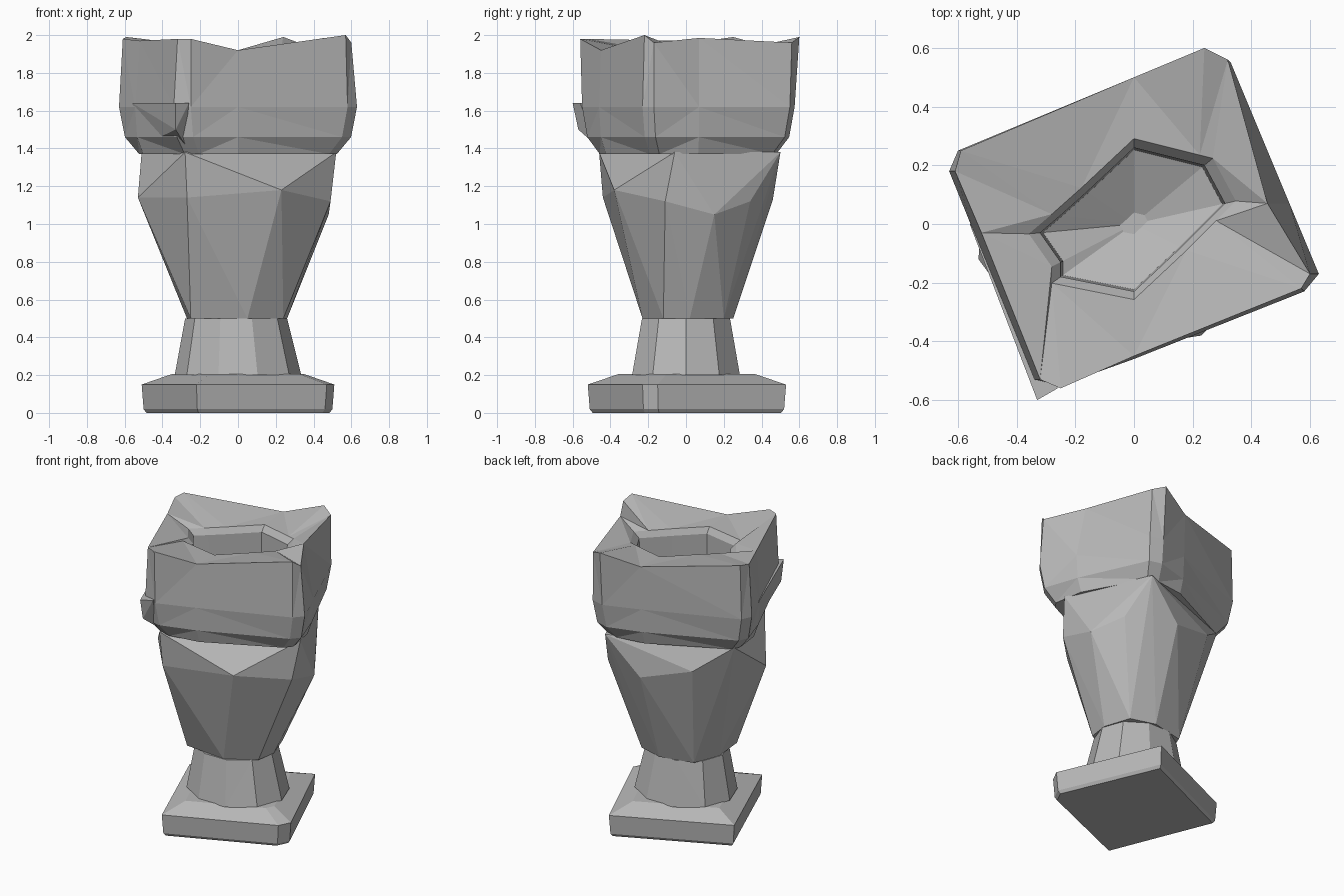
import bpy, bmesh
from math import cos, sin, tau

cube = bpy.data.objects.get("Cube")
if cube:
    bpy.data.objects.remove(cube)

stone = bpy.data.materials.new("grey_stone")
stone.use_nodes = True
GREY = (0.48, 0.48, 0.48, 1)
stone.diffuse_color = GREY
stone.node_tree.nodes["Principled BSDF"].inputs["Base Color"].default_value = GREY


def finish(bm, name):
    bmesh.ops.recalc_face_normals(bm, faces=bm.faces)
    mesh = bpy.data.meshes.new(name)
    bm.to_mesh(mesh)
    bm.free()
    mesh.materials.append(stone)
    obj = bpy.data.objects.new(name, mesh)
    bpy.context.collection.objects.link(obj)
    return obj


def hull(name, points):
    """Faceted convex part around a few points."""
    bm = bmesh.new()
    for p in points:
        bm.verts.new(p)
    res = bmesh.ops.convex_hull(bm, input=bm.verts)
    loose = {g for g in res["geom_interior"] + res["geom_unused"]
             if isinstance(g, bmesh.types.BMVert)}
    bmesh.ops.delete(bm, geom=list(loose), context="VERTS")
    return finish(bm, name)


def loft(name, rings):
    """Skin between rings of equal length, capped at both ends."""
    bm = bmesh.new()
    loops = [[bm.verts.new(p) for p in ring] for ring in rings]
    n = len(loops[0])
    for low, high in zip(loops, loops[1:]):
        for i in range(n):
            j = (i + 1) % n
            bm.faces.new((low[i], low[j], high[j], high[i]))
    bm.faces.new(loops[0][::-1])
    bm.faces.new(loops[-1])
    bmesh.ops.triangulate(bm, faces=bm.faces, quad_method="SHORT_EDGE")
    return finish(bm, name)


def level(outline, s, z):
    return [(x * s, y * s, z) for x, y in outline]


def bulged(outline, corner, middle, z):
    """Level whose side middles (every third point) bulge past the corners."""
    scales = [corner if i % 3 else middle for i in range(len(outline))]
    return [(x * s, y * s, z) for (x, y), s in zip(outline, scales)]


def oval(rx, ry, cx, z, n=10):
    return [(cx + rx * cos(tau * i / n), ry * sin(tau * i / n), z) for i in range(n)]


# Square foot, turned on the vertical axis
foot = [(-.22, -.52), (.47, -.23), (.51, -.15), (.22, .53), (-.51, .2)]
hull("foot", level(foot, .95, 0) + level(foot, .98, .02)
     + level(foot, 1, .15) + level(foot, .69, .205))

# Tapered stem
loft("stem", [oval(.335, .3, 0, .2), oval(.27, .245, -.01, .5)])

# Body: eight-sided bottom, low shoulders, four top corners
body_bottom = [(-.25, -.2), (.05, -.23), (.24, -.12), (.26, .02),
               (.2, .2), (.03, .25), (-.2, .2), (-.27, .02)]
shoulders = [(.23, -.38, 1.18), (.48, .15, 1.05), (.36, .34, 1.12), (.03, .46, 1.13),
             (-.3, .36, 1.22), (-.53, -.12, 1.14), (-.27, -.44, 1.14), (.49, -.11, 1.12)]
body_top = [(-.28, -.46), (.52, -.06), (.27, .5), (-.51, .2)]
hull("body", level(body_bottom, 1, .5) + shoulders + level(body_top, 1, 1.38))

# Block with a dipped rim and a deep, steep-walled mouth
outline = [(0, -.46), (.58, -.23), (.63, -.17), (.53, .07), (.33, .55), (.24, .575),
           (0, .49), (-.6, .25), (-.63, .18), (-.545, -.03), (-.34, -.53), (-.25, -.55)]
rim = [(0, -.45, 1.92), (.57, -.22, 2), (.6, -.17, 1.96), (.455, .07, 1.985),
       (.32, .56, 1.96), (.24, .6, 1.99), (0, .5, 1.92), (-.59, .25, 1.99),
       (-.61, .18, 1.98), (-.52, -.03, 1.97), (-.32, -.53, 1.98), (-.25, -.56, 1.98)]
mouth = [(0, -.23), (.16, -.08), (.25, .01), (.31, .07), (.24, .2), (.2, .21),
         (0, .26), (-.16, .11), (-.25, .03), (-.32, -.03), (-.25, -.13), (-.25, -.18)]
loft("block", [bulged(outline, .83, .92, 1.37), bulged(outline, .95, .98, 1.46),
               level(outline, 1, 1.62), rim,
               level(mouth, 1.12, 1.91), level(mouth, 1, 1.87),
               level(mouth, .97, 1.5), level(mouth, .15, 1.41)])

# Jutting ledge on the front corner
hull("corner_ledge", [(-.33, -.6, 1.64), (-.26, -.56, 1.64), (-.56, 0, 1.64),
                      (-.33, -.57, 1.5), (-.28, -.48, 1.42), (-.5, 0, 1.42),
                      (-.3, -.3, 1.64), (-.3, -.3, 1.42)])
